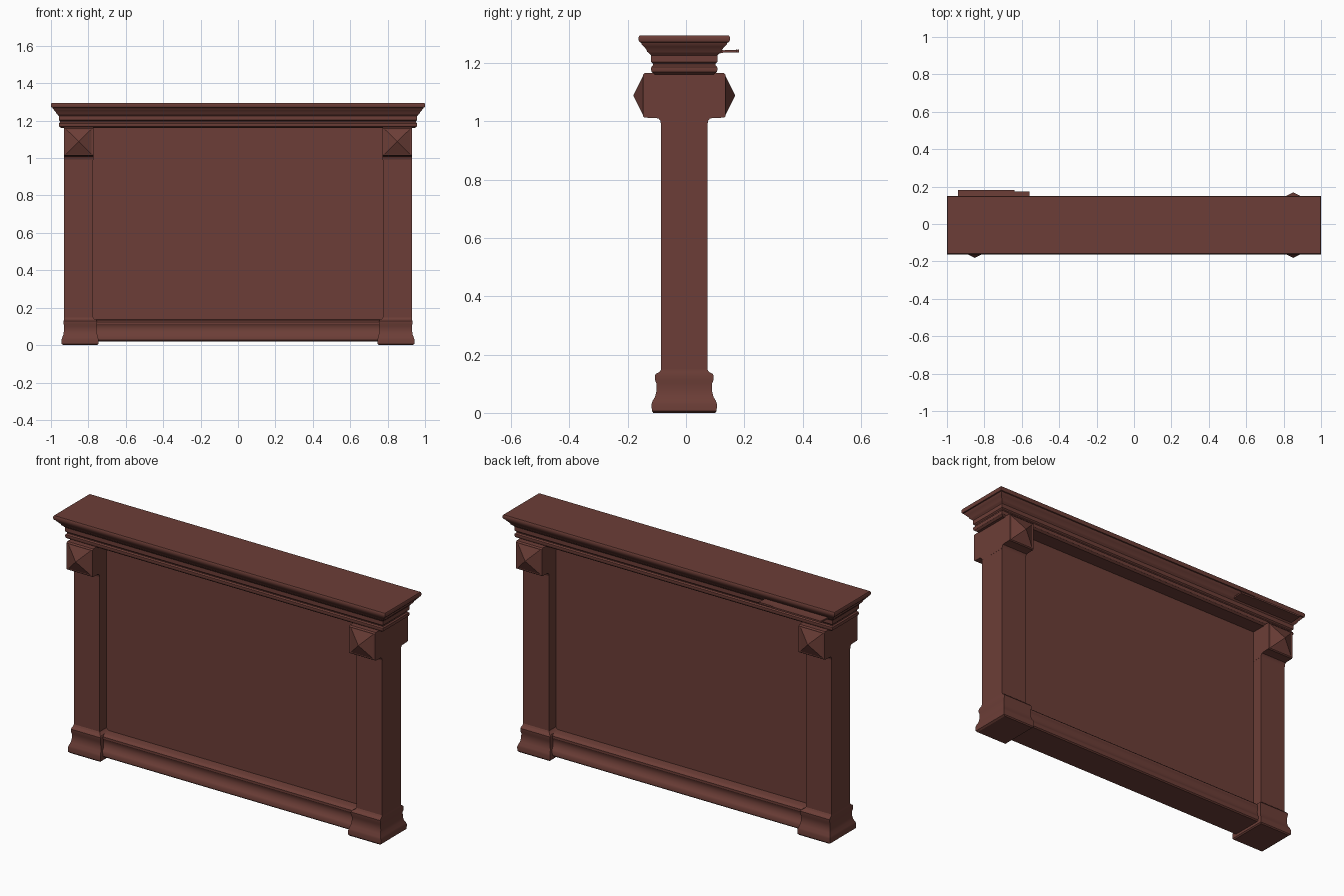
import bpy, bmesh, math

if "Cube" in bpy.data.objects:
    bpy.data.objects.remove(bpy.data.objects["Cube"])

YC = -0.006  # the body sits slightly forward of the origin
wood = bpy.data.materials.new("dark_red_wood")
wood.diffuse_color = (0.15, 0.048, 0.038, 1)
wood.use_nodes = True
wood.node_tree.nodes["Principled BSDF"].inputs["Base Color"].default_value = wood.diffuse_color


def finish(name, bm):
    bmesh.ops.recalc_face_normals(bm, faces=bm.faces)
    me = bpy.data.meshes.new(name)
    bm.to_mesh(me)
    bm.free()
    me.materials.append(wood)
    ob = bpy.data.objects.new(name, me)
    bpy.context.collection.objects.link(ob)
    bpy.ops.object.select_all(action='DESELECT')
    ob.select_set(True)
    bpy.context.view_layer.objects.active = ob
    bpy.ops.object.shade_smooth_by_angle(angle=math.radians(32))
    return ob


def stack(name, levels, side=1):
    """Loft rectangles (z, x0, x1, half_depth) into a moulded block."""
    bm = bmesh.new()
    rings = []
    for z, x0, x1, h in levels:
        pts = [(x0, YC - h), (x1, YC - h), (x1, YC + h), (x0, YC + h)]
        rings.append([bm.verts.new((side * x, y, z)) for x, y in pts])
    for a, b in zip(rings, rings[1:]):
        for i in range(4):
            j = (i + 1) % 4
            bm.faces.new((a[i], a[j], b[j], b[i]))
    bm.faces.new(rings[0])
    bm.faces.new(rings[-1])
    return finish(name, bm)


def pyramid(name, cx, front):
    """Low pyramid boss on the face of a capital block."""
    bm = bmesh.new()
    y0, y1 = YC + front * 0.139, YC + front * 0.175
    zc, hx, hz = 1.088, 0.073, 0.072
    base = [bm.verts.new((cx + sx * hx, y0, zc + sz * hz))
            for sx, sz in ((-1, -1), (1, -1), (1, 1), (-1, 1))]
    tip = bm.verts.new((cx, y1, zc))
    bm.faces.new(base)
    for i in range(4):
        bm.faces.new((base[i], base[(i + 1) % 4], tip))
    return finish(name, bm)


# Cornice: profile of (z, half depth), running all round
cornice = [(1.160, 0.100), (1.168, 0.111), (1.176, 0.114), (1.186, 0.113),
           (1.192, 0.107), (1.197, 0.107), (1.203, 0.114), (1.225, 0.114),
           (1.232, 0.120), (1.238, 0.127), (1.246, 0.130), (1.255, 0.138),
           (1.264, 0.146), (1.269, 0.148), (1.271, 0.153), (1.277, 0.156),
           (1.288, 0.156), (1.294, 0.153)]
stack("cornice", [(z, -0.844 - h, 0.844 + h, h) for z, h in cornice])

# Recessed central panel
stack("panel", [(0.08, -0.80, 0.80, 0.021), (1.165, -0.80, 0.80, 0.021)])

# Moulded bottom rail between the bases
rail = [(0.020, 0.084), (0.026, 0.090), (0.045, 0.090), (0.055, 0.084),
        (0.064, 0.076), (0.085, 0.070), (0.105, 0.072), (0.113, 0.077),
        (0.124, 0.077), (0.131, 0.070), (0.135, 0.058), (0.136, 0.020)]
stack("bottom_rail", [(z, -0.80, 0.80, h) for z, h in rail])

# Base moulding: (z, outer x, inner x, half depth)
base = [(0.000, 0.934, 0.752, 0.106), (0.006, 0.943, 0.746, 0.111),
        (0.030, 0.943, 0.746, 0.112), (0.040, 0.940, 0.748, 0.109),
        (0.055, 0.934, 0.752, 0.100), (0.075, 0.931, 0.756, 0.095),
        (0.100, 0.930, 0.757, 0.095), (0.112, 0.932, 0.754, 0.100),
        (0.128, 0.932, 0.754, 0.101), (0.135, 0.931, 0.758, 0.096),
        (0.140, 0.930, 0.768, 0.085), (0.148, 0.929, 0.774, 0.080)]
# Capital block with a small cove beneath
capital = [(0.990, 0.080), (1.002, 0.082), (1.009, 0.088), (1.011, 0.098),
           (1.012, 0.136), (1.017, 0.142), (1.158, 0.142), (1.165, 0.136)]

for side, label in ((-1, "left"), (1, "right")):
    stack(label + "_column", [(0.10, 0.774, 0.929, 0.080),
                              (1.18, 0.774, 0.929, 0.080)], side)
    stack(label + "_base", [(z, i, o, h) for z, o, i, h in base], side)
    stack(label + "_capital", [(z, 0.7735, 0.9295, h) for z, h in capital], side)
    for front, where in ((-1, "front"), (1, "back")):
        pyramid(f"{label}_{where}_boss", side * 0.8515, front)

# Thin loose strip projecting from the back under the cornice
for name, x0, x1, y1 in (("back_strip", -0.94, -0.64, 0.182),
                         ("back_strip_end", -0.645, -0.56, 0.175)):
    bm = bmesh.new()
    prof = [(0.09, 1.228), (0.13, 1.235), (y1, 1.236), (y1, 1.245),
            (0.13, 1.243), (0.09, 1.250)]
    ends = [[bm.verts.new((x, y, z)) for y, z in prof] for x in (x0, x1)]
    n = len(prof)
    for i in range(n):
        j = (i + 1) % n
        bm.faces.new((ends[0][i], ends[0][j], ends[1][j], ends[1][i]))
    for e in ends:
        bm.faces.new(e)
    finish(name, bm)
